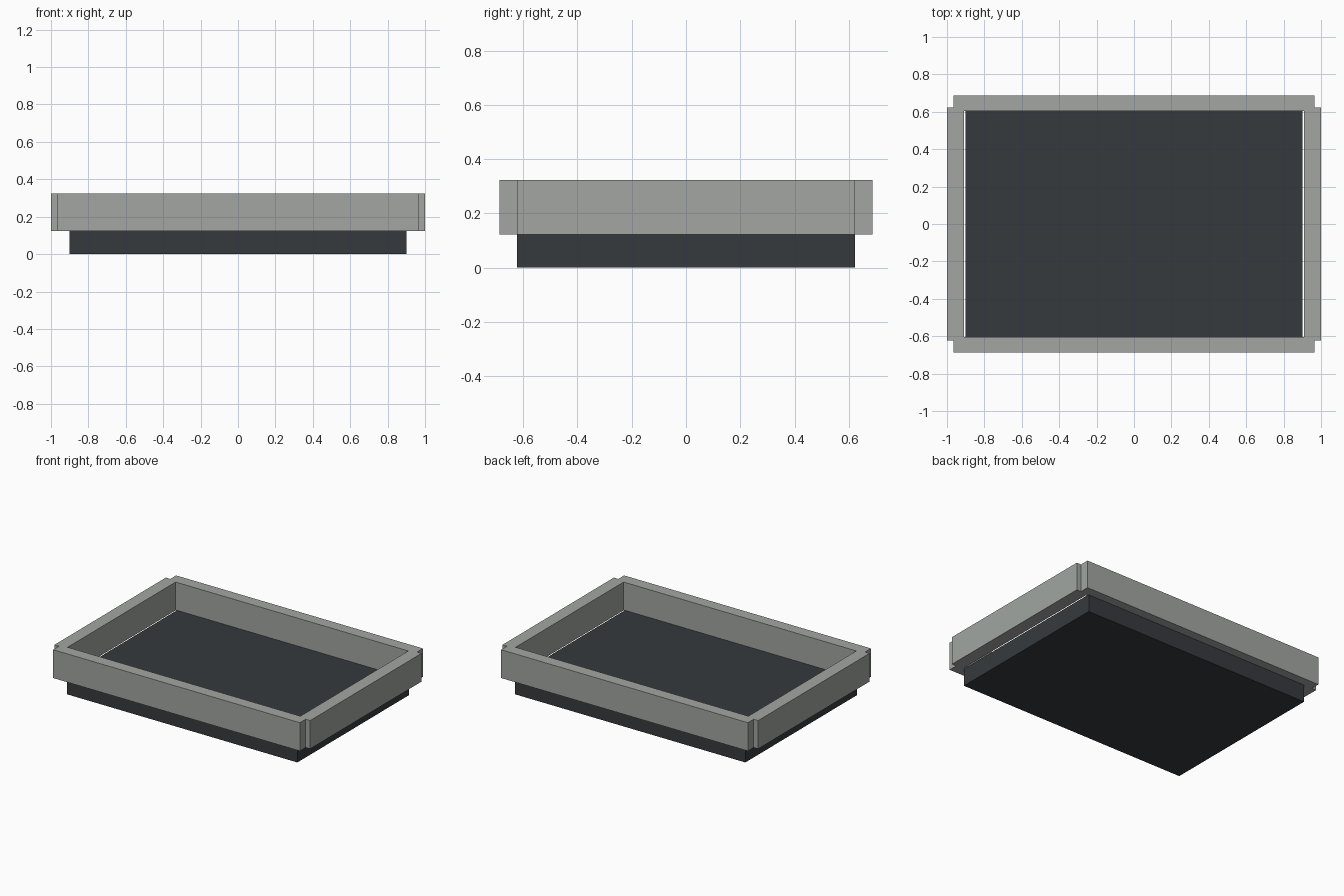
import bpy

if "Cube" in bpy.data.objects:
    bpy.data.objects.remove(bpy.data.objects["Cube"])


def material(name, rgb):
    m = bpy.data.materials.new(name)
    m.diffuse_color = (*rgb, 1)
    m.use_nodes = True
    m.node_tree.nodes["Principled BSDF"].inputs["Base Color"].default_value = m.diffuse_color
    return m


def box(name, lo, hi, mat):
    bpy.ops.mesh.primitive_cube_add(size=1, location=[(a + b) / 2 for a, b in zip(lo, hi)])
    ob = bpy.context.object
    ob.name = name
    ob.scale = [b - a for a, b in zip(lo, hi)]
    bpy.ops.object.transform_apply(location=True, rotation=False, scale=True)
    ob.data.materials.append(mat)
    return ob


dark = material("dark_base", (0.037, 0.042, 0.047))
grey = material("grey_rim", (0.36, 0.38, 0.36))
Z0, Z1 = 0.123, 0.323

# Base slab
box("base", (-0.9, -0.622, 0), (0.9, 0.622, 0.126), dark)

# Raised rim: long bars front and back, short bars left and right
for s, name in ((-1, "front_rim"), (1, "back_rim")):
    y = sorted((s * 0.603, s * 0.687))
    box(name, (-0.965, y[0], Z0), (0.965, y[1], Z1), grey)
for s, name in ((-1, "left_rim"), (1, "right_rim")):
    x = sorted((s * 0.91, s * 1.0))
    box(name, (x[0], -0.622, Z0), (x[1], 0.622, Z1), grey)
